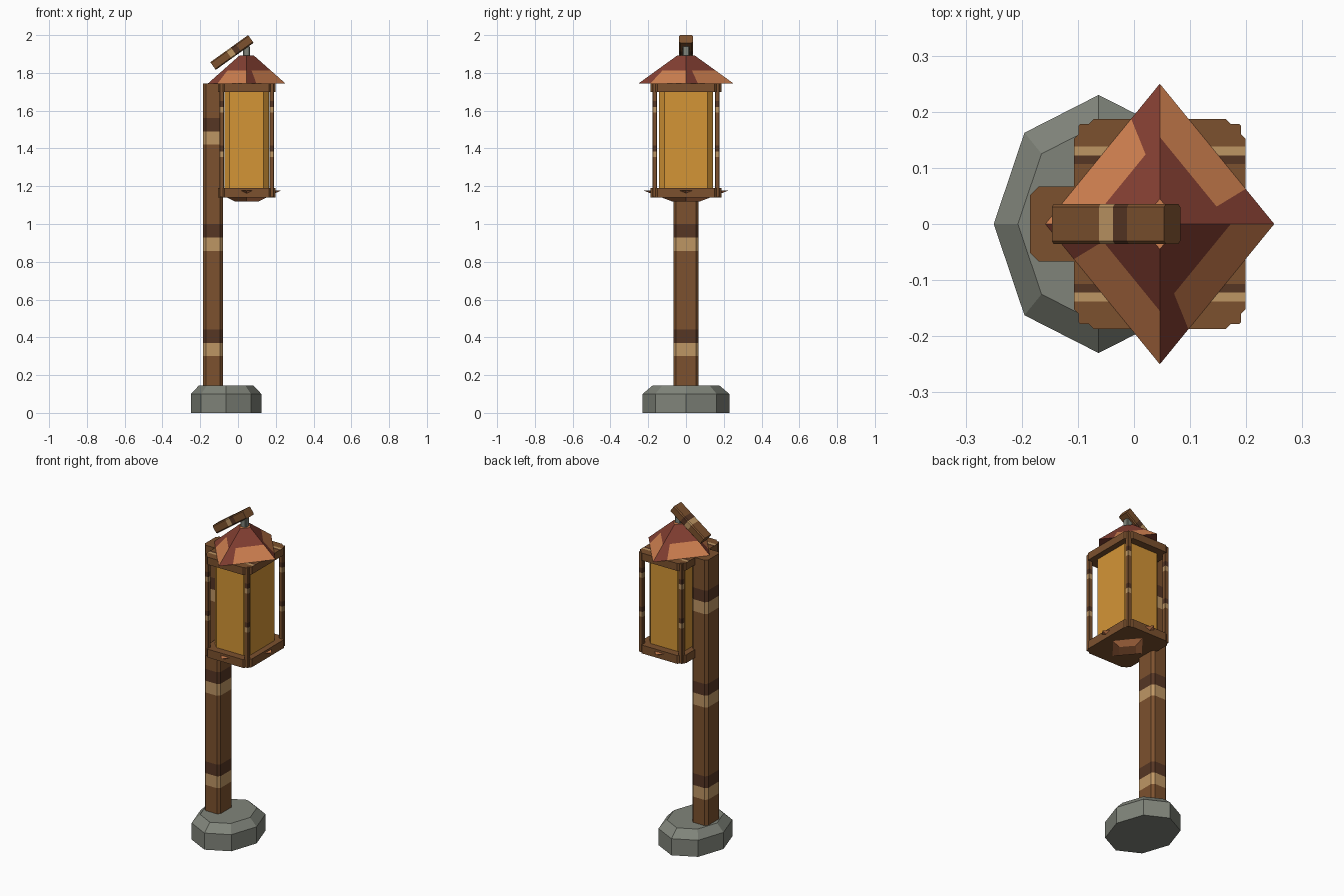
import bpy, bmesh, math
from mathutils import Matrix, Vector

cube = bpy.data.objects.get("Cube")
if cube:
    bpy.data.objects.remove(cube, do_unlink=True)


def material(name, rgb):
    lin = [((c / 255 + 0.055) / 1.055) ** 2.4 for c in rgb] + [1.0]
    m = bpy.data.materials.new(name)
    m.use_nodes = True
    m.diffuse_color = lin
    m.node_tree.nodes["Principled BSDF"].inputs["Base Color"].default_value = lin
    return m


wood = material("brown wood", (124, 81, 46))
pale = material("pale wood", (190, 150, 100))
dark = material("dark wood", (86, 54, 36))
tile = material("orange tile", (207, 128, 80))
red = material("red tile", (132, 63, 50))
amber = material("amber glass", (212, 149, 54))
stone = material("grey stone", (128, 132, 122))
WOODS = [wood, pale, dark]
LAMP_X = 0.046


def finish(name, bm, mats):
    bmesh.ops.remove_doubles(bm, verts=bm.verts, dist=0.0001)
    bmesh.ops.recalc_face_normals(bm, faces=bm.faces)
    mesh = bpy.data.meshes.new(name)
    bm.to_mesh(mesh)
    bm.free()
    for m in mats:
        mesh.materials.append(m)
    ob = bpy.data.objects.new(name, mesh)
    bpy.context.collection.objects.link(ob)
    return ob


def loft(bm, rings, slots):
    """Skin a stack of equal rings, one material slot per span, and cap the ends."""
    vs = [[bm.verts.new(p) for p in ring] for ring in rings]
    n = len(vs[0])
    for a, b, slot in zip(vs, vs[1:], slots):
        for i in range(n):
            j = (i + 1) % n
            bm.faces.new((a[i], a[j], b[j], b[i])).material_index = slot
    bm.faces.new(vs[0][::-1]).material_index = slots[0]
    bm.faces.new(vs[-1]).material_index = slots[-1]


def chamfered(hx, hy, c, z):
    pts = [(hx, -hy + c), (hx, hy - c), (hx - c, hy), (-hx + c, hy),
           (-hx, hy - c), (-hx, -hy + c), (-hx + c, -hy), (hx - c, -hy)]
    return [(x, y, z) for x, y in pts]


def beam(name, loc, hx, hy, c, z0, z1, bands=(), width=0.0, mats=WOODS):
    """Chamfered beam; each band is a pale ring with a dark ring above it."""
    levels, slots = [z0], []
    for b in bands:
        levels += [b, b + width, b + 2 * width]
        slots += [0, 1, 2]
    levels.append(z1)
    slots.append(0)
    bm = bmesh.new()
    loft(bm, [chamfered(hx, hy, c, z) for z in levels], slots)
    ob = finish(name, bm, mats)
    ob.location = loc
    return ob


def ellipse(n, rx, ry, z):
    return [(rx * math.cos(math.tau * i / n), ry * math.sin(math.tau * i / n), z)
            for i in range(n)]


# Stone foot
bm = bmesh.new()
loft(bm, [ellipse(8, 0.187, 0.23, 0), ellipse(8, 0.187, 0.23, 0.1),
          ellipse(8, 0.144, 0.177, 0.145)], [0, 0])
finish("stone_foot", bm, [stone]).location.x = -0.063

# Main post
beam("post", (-0.132, 0, 0), 0.053, 0.067, 0.015, 0.1, 1.745,
     (0.3, 0.857, 1.42), 0.071)

# Lantern body
lamp = (LAMP_X, 0, 0)
beam("lamp_glass", lamp, 0.118, 0.142, 0.028, 1.18, 1.71, mats=[amber])
beam("lower_frame", lamp, 0.153, 0.187, 0.035, 1.14, 1.19)
upper = beam("upper_frame", lamp, 0.153, 0.187, 0.035, 1.7, 1.745)

# Grain stripes across the top of the upper frame
bm = bmesh.new()
bm.from_mesh(upper.data)
for y in (0.107, 0.122, 0.138):
    for s in (-1, 1):
        bmesh.ops.bisect_plane(bm, geom=bm.verts[:] + bm.edges[:] + bm.faces[:],
                               plane_co=(0, s * y, 0), plane_no=(0, 1, 0))
bm.normal_update()
for f in bm.faces:
    y = abs(f.calc_center_median().y)
    if f.normal.z > 0.9 and 0.107 < y < 0.138:
        f.material_index = 1 if y > 0.122 else 2
bm.to_mesh(upper.data)
bm.free()

# Four corner rods
for sx, side in ((-1, "right"), (1, "left")):
    for sy, end in ((-1, "front"), (1, "back")):
        beam(f"rod_{end}_{side}", (LAMP_X + sx * 0.132, sy * 0.166, 0),
             0.0125, 0.0125, 0.003, 1.142, 1.743, (1.355, 1.59), 0.03)

# Roof: each slope has an orange patch along the eave and red tiles elsewhere
EAVE, TOP, RX, RY = 1.745, 1.893, 0.204, 0.25
INNER, CAP = 0.62, 0.18
bm = bmesh.new()
corners = [Vector(p) for p in ellipse(4, RX, RY, 0)]
for i in range(4):
    a, b = corners[i], corners[(i + 1) % 4]

    def point(t, r):
        p = b.lerp(a, t) * r
        p.z = EAVE + (TOP - EAVE) * (1 - r) / (1 - CAP)
        return bm.verts.new(p)

    def patch(slot, *uv):
        bm.faces.new([point(*q) for q in uv]).material_index = slot

    patch(0, (0, 1), (0.75, 1), (0.8, INNER), (0, INNER))
    patch(1, (0.75, 1), (1, 1), (1, INNER), (0.8, INNER))
    patch(1, (0, INNER), (0.8, INNER), (1, INNER), (1, CAP), (0, CAP))
bmesh.ops.remove_doubles(bm, verts=bm.verts, dist=0.0001)
for ring_z, slot in ((EAVE, 1), (TOP, 0)):
    ring = [v for v in bm.verts if abs(v.co.z - ring_z) < 0.0001]
    ring.sort(key=lambda v: math.atan2(v.co.y, v.co.x))
    bm.faces.new(ring).material_index = slot
finish("roof", bm, [tile, red]).location.x = LAMP_X

# Drip cone under the lantern, its tips poking through the lower frame
bm = bmesh.new()
loft(bm, [ellipse(4, 0.06, 0.07, 1.118), ellipse(4, 0.18, 0.225, 1.177)], [0])
finish("drip_cone", bm, [tile]).location.x = LAMP_X

# Tilted beam on the roof and the stub that holds it
beam("tilted_beam", (-0.032, 0, 1.908), 0.025, 0.036, 0.006, -0.123, 0.123,
     (-0.02,), 0.031).rotation_euler.y = math.radians(54.4)
beam("beam_stub", (0.045, 0, 0), 0.018, 0.018, 0.004, 1.88, 1.94, mats=[stone])
